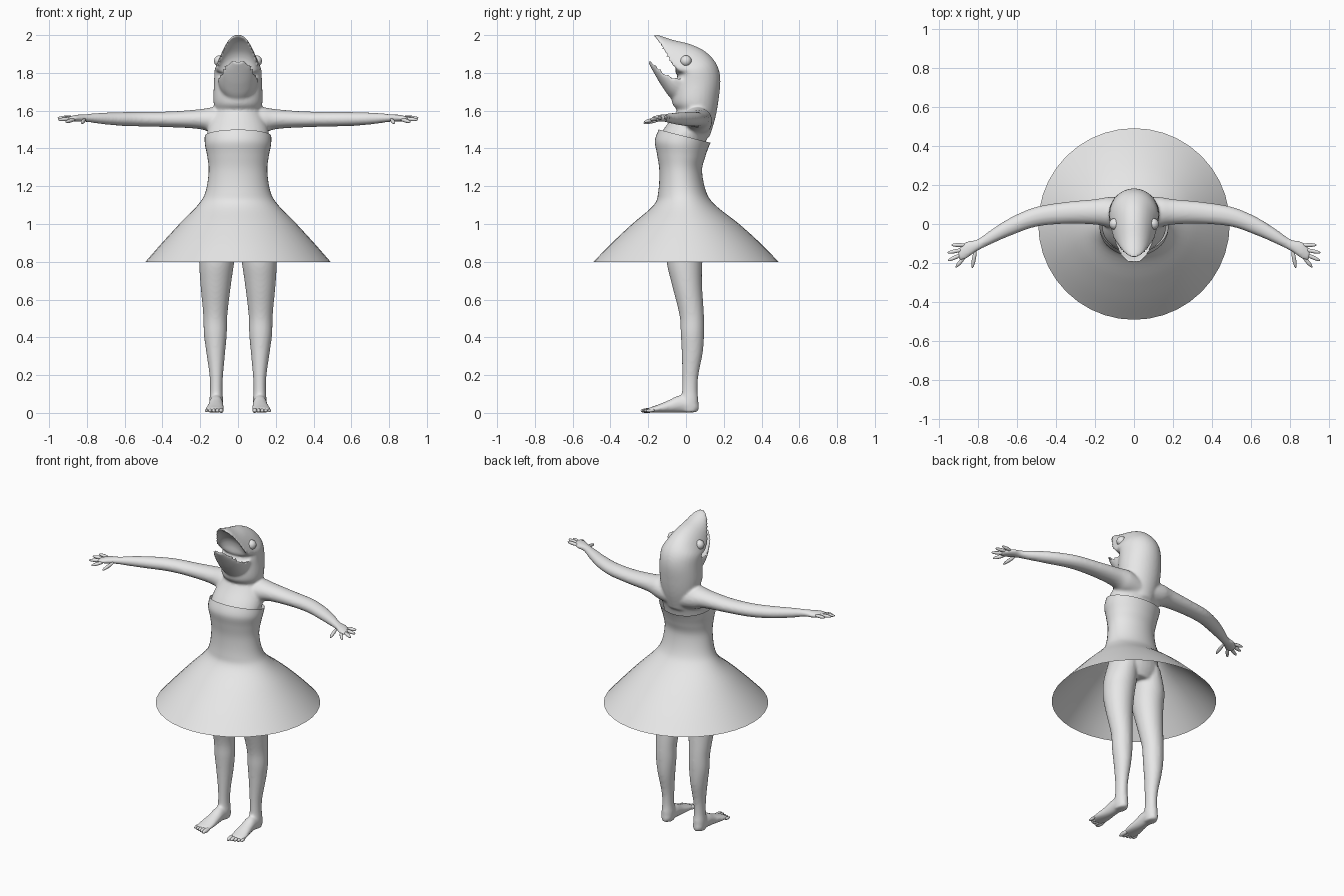
import bpy, bmesh, math
from mathutils import Vector, Matrix

grey = bpy.data.materials.new("plain grey")
grey.diffuse_color = (0.8, 0.8, 0.8, 1)


def smooth_rows(rows, steps=5):
    """Catmull-Rom interpolation between cross-section rows."""
    out = []
    for i in range(len(rows) - 1):
        a, b = rows[max(i - 1, 0)], rows[i]
        c, d = rows[i + 1], rows[min(i + 2, len(rows) - 1)]
        for s in range(steps):
            t = s / steps
            out.append([0.5 * (2 * q + (r - p) * t + (2 * p - 5 * q + 4 * r - w) * t * t
                               + (3 * q - p - 3 * r + w) * t ** 3)
                        for p, q, r, w in zip(a, b, c, d)])
    return out + [list(rows[-1])]


def loft(bm, rows, place, sides=32, caps=True):
    """Skin a tube through cross-sections; place(row, cos, sin) gives each point."""
    rings = []
    for row in smooth_rows(rows):
        angles = [2 * math.pi * k / sides for k in range(sides)]
        rings.append([bm.verts.new(place(row, math.cos(a), math.sin(a))) for a in angles])
    for r0, r1 in zip(rings, rings[1:]):
        for k in range(sides):
            j = (k + 1) % sides
            bm.faces.new((r0[k], r0[j], r1[j], r1[k]))
    if caps:
        bm.faces.new(rings[0])
        bm.faces.new(rings[-1])


def digit(bm, p, q, r):
    """Stretched ball from p to q for fingers and toes."""
    p, q = Vector(p), Vector(q)
    d = q - p
    m = (Matrix.Translation((p + q) / 2) @ d.to_track_quat('Z', 'Y').to_matrix().to_4x4()
         @ Matrix.Diagonal((r, r, d.length / 2, 1)))
    bmesh.ops.create_uvsphere(bm, u_segments=10, v_segments=8, radius=1, matrix=m)


def make(name, bm):
    bmesh.ops.recalc_face_normals(bm, faces=bm.faces)
    for f in bm.faces:
        f.smooth = True
    me = bpy.data.meshes.new(name)
    bm.to_mesh(me)
    bm.free()
    me.materials.append(grey)
    ob = bpy.data.objects.new(name, me)
    bpy.context.collection.objects.link(ob)
    return ob


# Section planes: level (x,y,z,rx,ry), across the arm (x,y,z,ry,rz), along the foot (x,y,z,rx,rz)
def level(side=1):
    return lambda r, c, s: (side * (r[0] + r[3] * c), r[1] + r[4] * s, r[2])


def across(side):
    return lambda r, c, s: (side * r[0], r[1] + r[3] * c, r[2] + r[4] * s)


def along(side):
    return lambda r, c, s: (side * (r[0] + r[3] * c), r[1], r[2] + r[4] * s)


# Head sections: (outer y,z, centre y,z, inner factor, half width); negative factor hollows the mouth
def jaw(r, c, s):
    f = s if s > 0 else s * r[4]
    return (r[5] * c, r[2] + (r[0] - r[2]) * f, r[3] + (r[1] - r[3]) * f)


body = bmesh.new()

# torso
loft(body, [(0, 0, .93, .12, .09), (0, 0, 1.0, .165, .115), (0, -.01, 1.1, .165, .12),
            (0, -.02, 1.17, .155, .113), (0, -.028, 1.28, .143, .102), (0, -.025, 1.38, .153, .118),
            (0, -.018, 1.45, .163, .128), (0, .005, 1.5, .16, .125), (0, .035, 1.56, .14, .11),
            (0, .05, 1.6, .12, .098), (0, .055, 1.64, .09, .08)], level())

# neck, skull and upper jaw
loft(body, [(.125, 1.46, .04, 1.46, 1, .09), (.155, 1.56, .06, 1.57, 1, .115),
            (.173, 1.66, .05, 1.65, 1, .13), (.182, 1.77, .05, 1.75, .9, .127),
            (.16, 1.85, .03, 1.81, .55, .125), (.10, 1.915, -.03, 1.82, .2, .117),
            (.02, 1.953, -.085, 1.84, -.25, .105), (-.07, 1.975, -.115, 1.885, -.5, .087),
            (-.135, 1.997, -.142, 1.945, -.55, .062), (-.172, 2.006, -.165, 1.985, -.4, .032)], jaw)

# lower jaw
loft(body, [(0, 1.62, 0, 1.76, 0, .105), (-.075, 1.66, -.06, 1.785, -.3, .105),
            (-.125, 1.725, -.11, 1.81, -.5, .092), (-.17, 1.80, -.155, 1.845, -.5, .07),
            (-.2, 1.855, -.195, 1.875, -.3, .032)], jaw)

for side in (1, -1):
    # arm and palm
    loft(body, [(.05, .05, 1.53, .085, .07), (.13, .06, 1.547, .078, .07), (.2, .062, 1.555, .065, .053),
                (.35, .057, 1.554, .056, .042), (.5, .037, 1.555, .051, .039),
                (.62, -.008, 1.556, .047, .036), (.72, -.06, 1.559, .038, .03),
                (.8, -.107, 1.561, .03, .021), (.85, -.13, 1.56, .043, .019),
                (.88, -.145, 1.558, .041, .015), (.9, -.155, 1.557, .026, .01)], across(side))
    # leg
    loft(body, [(.085, 0, 1.03, .08, .105), (.108, 0, .9, .096, .102), (.113, -.008, .8, .093, .095),
                (.118, .005, .68, .081, .08), (.12, .03, .52, .064, .065), (.12, .034, .42, .061, .062),
                (.118, .033, .32, .05, .056), (.115, .023, .2, .036, .043), (.115, .02, .12, .033, .041),
                (.115, .02, .06, .037, .046), (.115, .02, .004, .033, .04)], level(side))
    # foot
    loft(body, [(.115, .067, .03, .014, .018), (.115, .04, .035, .034, .033), (.116, -.03, .047, .037, .046),
                (.118, -.09, .034, .042, .034), (.122, -.15, .022, .05, .021),
                (.125, -.2, .014, .046, .012)], along(side))

ob = make("body", body)
remesh = ob.modifiers.new("fuse", 'REMESH')
remesh.mode = 'VOXEL'
remesh.voxel_size = 0.008
remesh.use_smooth_shade = True
soften = ob.modifiers.new("soften", 'SMOOTH')
soften.factor = 0.5
soften.iterations = 8

# fingers, thumbs and toes
for side, word in ((1, "left"), (-1, "right")):
    hand = bmesh.new()
    for p, q in (((.86, -.108, 1.562), (.935, -.107, 1.566)),
                 ((.87, -.13, 1.561), (.955, -.147, 1.562)),
                 ((.87, -.15, 1.558), (.953, -.188, 1.552)),
                 ((.86, -.16, 1.555), (.912, -.222, 1.54)),
                 ((.81, -.13, 1.555), (.828, -.226, 1.533))):
        digit(hand, (side * p[0], *p[1:]), (side * q[0], *q[1:]), .0105)
    make(word + "_fingers", hand)
    foot = bmesh.new()
    for k in range(5):
        x = .088 + .0195 * k
        digit(foot, (side * x, -.165, .014), (side * (x + .002), -.241 + .007 * k, .011),
              .013 - .0009 * k)
    make(word + "_toes", foot)
    # eye
    eye = bmesh.new()
    bmesh.ops.create_uvsphere(eye, u_segments=20, v_segments=12, radius=.03,
                              matrix=Matrix.Translation((side * .097, 0, 1.863)))
    make(word + "_eye", eye)

# strapless flared dress, open at both ends; last value dips the hem towards the back
dress = bmesh.new()
loft(dress, [(0, 0, .8, .49, .49, 0), (0, 0, .9, .402, .392, 0), (0, -.002, 1.0, .31, .283, 0),
             (0, -.008, 1.1, .213, .163, 0), (0, -.02, 1.17, .172, .127, 0),
             (0, -.028, 1.28, .155, .113, 0), (0, -.026, 1.36, .163, .127, .008),
             (0, -.024, 1.42, .175, .141, .02), (0, -.0075, 1.465, .176, .137, .035)],
     lambda r, c, s: (r[3] * c, r[1] + r[4] * s, r[2] - r[5] * s), sides=40, caps=False)
make("dress", dress)
